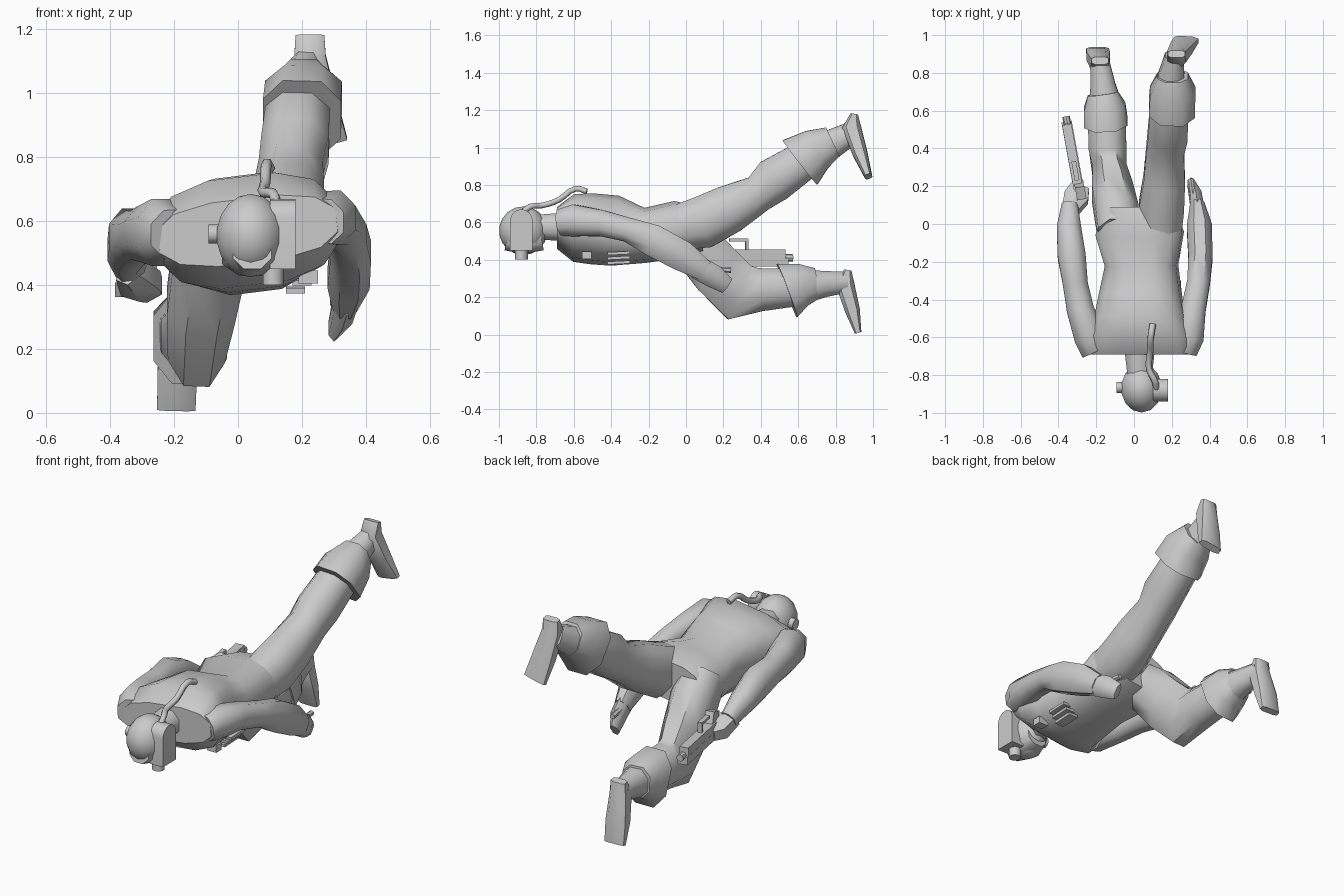
import bpy, bmesh, math
from mathutils import Vector, Matrix

cube = bpy.data.objects.get("Cube")
if cube:
    bpy.data.objects.remove(cube, do_unlink=True)


def finish(name, bm, angle=38):
    """Turn a bmesh into a smooth-shaded object with crisp hard edges."""
    bmesh.ops.recalc_face_normals(bm, faces=bm.faces)
    mesh = bpy.data.meshes.new(name)
    bm.to_mesh(mesh)
    bm.free()
    obj = bpy.data.objects.new(name, mesh)
    bpy.context.collection.objects.link(obj)
    bpy.ops.object.select_all(action='DESELECT')
    obj.select_set(True)
    bpy.context.view_layer.objects.active = obj
    bpy.ops.object.shade_smooth_by_angle(angle=math.radians(angle))
    return obj


def power(value, exponent):
    return math.copysign(abs(value) ** exponent, value)


def loft(name, sections, sides=8, square=.9, roll=0, angle=50):
    """Skin rings along a path; each section is x, y, z, half width, half depth."""
    bm = bmesh.new()
    centres = [Vector(s[:3]) for s in sections]
    fit = math.cos(math.pi / sides) ** square
    rings = []
    for i, section in enumerate(sections):
        before = centres[max(i - 1, 0)]
        after = centres[min(i + 1, len(centres) - 1)]
        along = (after - before).normalized()
        across = Vector((1, 0, 0))
        across = (across - along * across.dot(along)).normalized()
        across = Matrix.Rotation(math.radians(roll), 3, along) @ across
        up = across.cross(along)
        ring = []
        for k in range(sides):
            a = math.tau * (k + .5) / sides
            offset = across * section[3] * power(math.cos(a), square)
            offset += up * section[4] * power(math.sin(a), square)
            ring.append(bm.verts.new(centres[i] + offset / fit))
        rings.append(ring)
    for a, b in zip(rings, rings[1:]):
        for k in range(sides):
            n = (k + 1) % sides
            bm.faces.new((a[k], a[n], b[n], b[k]))
    bm.faces.new(rings[0])
    bm.faces.new(rings[-1])
    return finish(name, bm, angle)


def box(name, centre, size, turn=0, tilt=0):
    bm = bmesh.new()
    bmesh.ops.create_cube(bm, size=1)
    spin = Matrix.Rotation(turn, 4, 'Z') @ Matrix.Rotation(tilt, 4, 'X')
    bm.transform(Matrix.Translation(centre) @ spin @ Matrix.Diagonal((*size, 1)))
    return finish(name, bm)


def tube(name, start, end, radius, sides=10):
    start, end = Vector(start), Vector(end)
    axis = end - start
    bm = bmesh.new()
    bmesh.ops.create_cone(bm, cap_ends=True, segments=sides, radius1=radius,
                          radius2=radius, depth=axis.length)
    spin = axis.to_track_quat('Z', 'Y').to_matrix().to_4x4()
    bm.transform(Matrix.Translation((start + end) / 2) @ spin)
    return finish(name, bm)


# Torso, slightly rolled, and neck
loft("torso", [(.03, -.69, .57, .28, .1), (.03, -.6, .57, .285, .17),
               (.035, -.5, .565, .24, .18), (.035, -.38, .555, .215, .18),
               (.04, -.22, .53, .19, .14), (.03, -.05, .56, .23, .145),
               (.03, .09, .56, .18, .11)],
     sides=12, square=.75, roll=-7)
loft("neck", [(.03, -.8, .575, .065, .065), (.03, -.67, .575, .08, .075)])

# Head turned sideways
bm = bmesh.new()
bmesh.ops.create_uvsphere(bm, u_segments=14, v_segments=9, radius=1)
bm.transform(Matrix.Translation((.04, -.87, .555))
             @ Matrix.Diagonal((.11, .13, .13, 1)))
finish("head", bm, 50)
loft("jaw", [(.045, -.96, .51, .06, .06), (.045, -.87, .495, .095, .065),
             (.045, -.77, .51, .06, .06)])
tube("ear", (-.06, -.865, .56), (-.093, -.865, .56), .03)

# Arched face mask and breathing filter
bm = bmesh.new()
outline = [(-.94, .45), (-.82, .45)]
for k in range(9):
    a = math.pi * k / 8
    outline.append((-.88 + .06 * math.cos(a), .61 + .06 * math.sin(a)))
face = bm.faces.new([bm.verts.new((.1, y, z)) for y, z in outline])
extruded = bmesh.ops.extrude_face_region(bm, geom=[face])
verts = [g for g in extruded["geom"] if isinstance(g, bmesh.types.BMVert)]
bmesh.ops.translate(bm, verts=verts, vec=(.08, 0, 0))
finish("face_mask", bm)
tube("filter", (.11, -.88, .47), (.11, -.88, .4), .034)

# Air hose from head to back
curve = bpy.data.curves.new("air_hose", 'CURVE')
curve.dimensions = '3D'
curve.bevel_depth = .017
curve.bevel_resolution = 1
curve.resolution_u = 3
curve.use_fill_caps = True
path = [(.12, -.88, .65), (.11, -.83, .685), (.08, -.77, .69), (.085, -.68, .72),
        (.09, -.59, .78), (.1, -.53, .765)]
spline = curve.splines.new('BEZIER')
spline.bezier_points.add(len(path) - 1)
for point, co in zip(spline.bezier_points, path):
    point.co = co
    point.handle_left_type = point.handle_right_type = 'AUTO'
hose = bpy.data.objects.new("air_hose", curve)
bpy.context.collection.objects.link(hose)

# Arms
loft("left_arm", [(.26, -.67, .6, .075, .07), (.285, -.6, .61, .085, .085),
                  (.315, -.45, .595, .065, .07), (.342, -.31, .56, .06, .065),
                  (.352, -.18, .505, .064, .085), (.346, -.02, .42, .066, .082),
                  (.335, .1, .34, .038, .055)])
loft("left_hand", [(.34, .06, .36, .035, .055), (.325, .15, .31, .033, .055),
                   (.3, .22, .26, .018, .04)], sides=6)
tube("left_thumb", (.32, .1, .35), (.3, .24, .345), .015, 6)
loft("right_arm", [(-.2, -.67, .56, .08, .075), (-.235, -.6, .565, .082, .105),
                   (-.285, -.45, .56, .072, .085), (-.31, -.32, .555, .066, .075),
                   (-.33, -.17, .55, .074, .09), (-.345, -.02, .505, .064, .07),
                   (-.34, .1, .445, .042, .05)])
loft("right_hand", [(-.345, .06, .45, .04, .05), (-.305, .14, .405, .066, .055),
                    (-.285, .2, .395, .05, .045)], sides=6)

# Pistol with trigger guard and muzzle
turn = .18
box("pistol_body", (-.322, .34, .425), (.05, .38, .06), turn)
box("pistol_slide", (-.326, .37, .385), (.055, .35, .045), turn)
box("pistol_grip", (-.285, .18, .45), (.05, .07, .12), turn, .3)
box("trigger_guard_bar", (-.31, .28, .505), (.025, .1, .015), turn)
box("trigger_guard_front", (-.318, .325, .475), (.025, .015, .07), turn)
tube("pistol_muzzle", (-.352, .53, .41), (-.36, .57, .41), .02, 8)

# Legs
loft("left_leg", [(.14, -.05, .57, .11, .12), (.145, .09, .6, .12, .14),
                  (.16, .23, .67, .11, .13), (.165, .39, .755, .1, .1),
                  (.178, .47, .825, .105, .12), (.19, .66, .95, .1, .1),
                  (.2, .8, 1.03, .065, .075), (.215, .89, 1.08, .05, .06)])
loft("right_leg", [(-.08, -.05, .58, .11, .11), (-.09, .05, .48, .115, .135),
                   (-.115, .17, .34, .108, .145), (-.13, .285, .225, .09, .155),
                   (-.14, .4, .24, .1, .115), (-.145, .58, .25, .1, .1),
                   (-.165, .74, .27, .065, .07), (-.18, .86, .28, .05, .055)])

# Flared boot cuffs
loft("left_cuff", [(.2, .61, .92, .122, .15), (.205, .7, .99, .12, .115),
                   (.205, .785, 1.03, .08, .085)], square=.8)
loft("right_cuff", [(-.15, .54, .235, .115, .152), (-.155, .62, .265, .11, .115),
                    (-.165, .69, .27, .08, .085)], square=.8)

# Feet with toes pointing down
loft("left_foot", [(.225, .9, 1.18, .045, .02), (.225, .885, 1.11, .05, .05),
                   (.25, .93, .97, .06, .04), (.277, .975, .845, .066, .02)],
     square=.6)
loft("right_foot", [(-.18, .865, .345, .045, .02), (-.18, .85, .27, .05, .05),
                    (-.19, .89, .13, .062, .04), (-.193, .92, .01, .06, .018)],
     square=.6)

# Chest gear: three loops and a buckle on the left flank
for k in range(3):
    box(f"chest_loop_{k}", (.18 + .02 * k, -.36, .385 + .025 * k),
        (.06, .12, .016), tilt=.05)
box("chest_buckle", (.22, -.53, .425), (.06, .05, .04))
